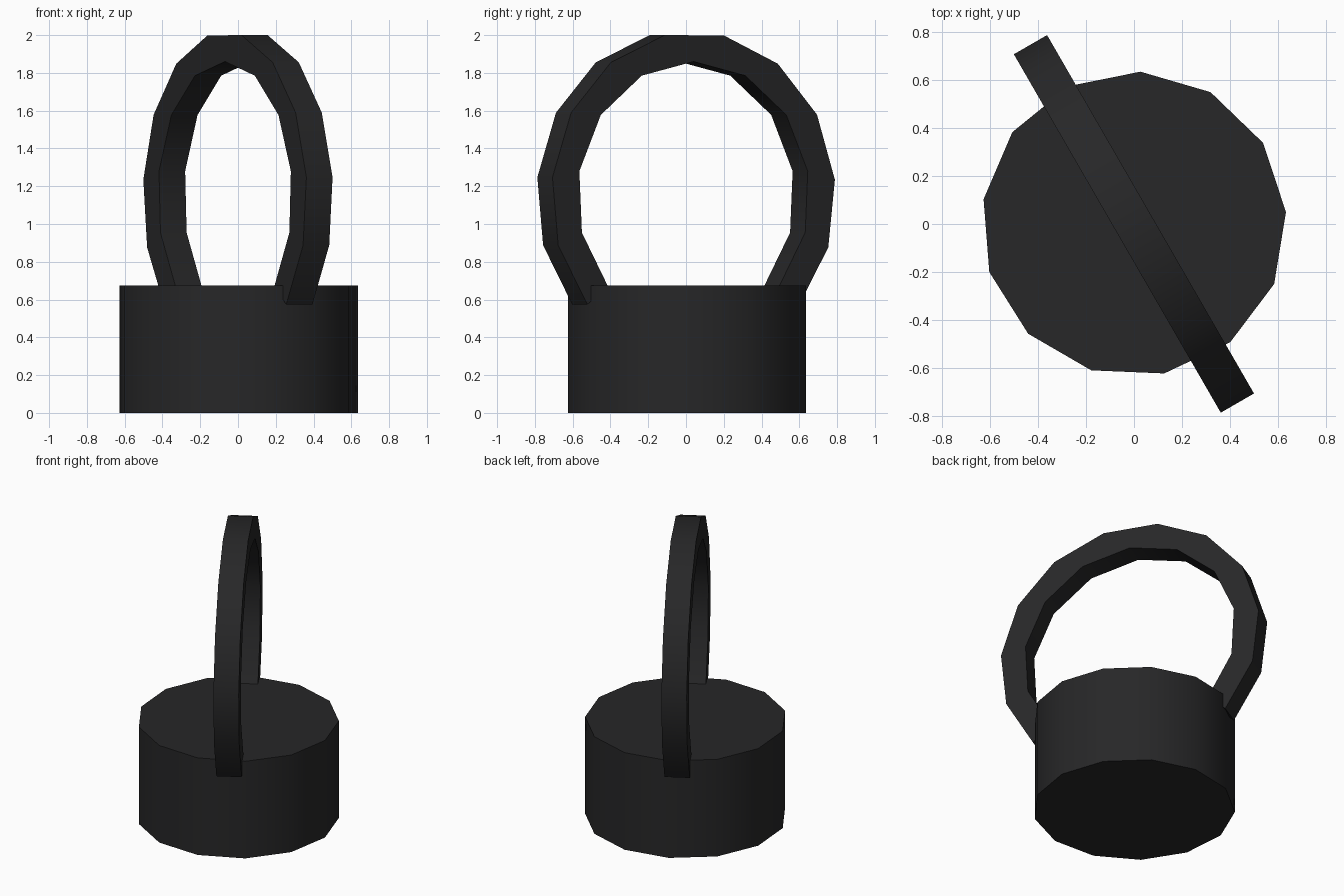
import bpy
import bmesh
from math import radians, cos, sin
from mathutils import Matrix, Vector

if "Cube" in bpy.data.objects:
    bpy.data.objects.remove(bpy.data.objects["Cube"], do_unlink=True)

black = bpy.data.materials.new("matte black")
black.use_nodes = True
color = (0.02, 0.02, 0.021, 1)
black.diffuse_color = color
black.node_tree.nodes["Principled BSDF"].inputs["Base Color"].default_value = color


def arc(radius, start, end, steps, height=0.0):
    """Points along a circular arc in the XZ plane."""
    angles = [radians(start + (end - start) * i / steps) for i in range(steps + 1)]
    return [Vector((radius * cos(a), 0, height + radius * sin(a))) for a in angles]


def prism(name, points, offset):
    """Extrude a closed outline along offset and finish it as an object."""
    bm = bmesh.new()
    face = bm.faces.new([bm.verts.new(p) for p in points])
    extruded = bmesh.ops.extrude_face_region(bm, geom=[face], use_keep_orig=True)
    moved = [v for v in extruded["geom"] if isinstance(v, bmesh.types.BMVert)]
    bmesh.ops.translate(bm, vec=offset, verts=moved)
    bmesh.ops.recalc_face_normals(bm, faces=bm.faces)
    mesh = bpy.data.meshes.new(name)
    bm.to_mesh(mesh)
    bm.free()
    mesh.materials.append(black)
    obj = bpy.data.objects.new(name, mesh)
    bpy.context.collection.objects.link(obj)
    bpy.ops.object.select_all(action="DESELECT")
    obj.select_set(True)
    bpy.context.view_layer.objects.active = obj
    bpy.ops.object.shade_smooth_by_angle(angle=radians(30))
    return obj


# Thirteen-sided drum
sides = 13
turn = Matrix.Rotation(radians(90), 4, "X")
outline = [turn @ p for p in arc(0.636, -4.5, 355.5, sides)[:-1]]
prism("drum_body", outline, Vector((0, 0, 0.675)))

# Open hoop handle, set diagonally across the drum
outer = arc(0.868, -41.6, 222.4, 11, 1.15)
inner = arc(0.71, -42.5, 222.5, 10, 1.15)
spin = Matrix.Rotation(radians(-60), 4, "Z")
half_width = spin @ Vector((0, 0.08, 0))
hoop = [spin @ p - half_width for p in outer + inner[::-1]]
prism("hoop_handle", hoop, half_width * 2)
